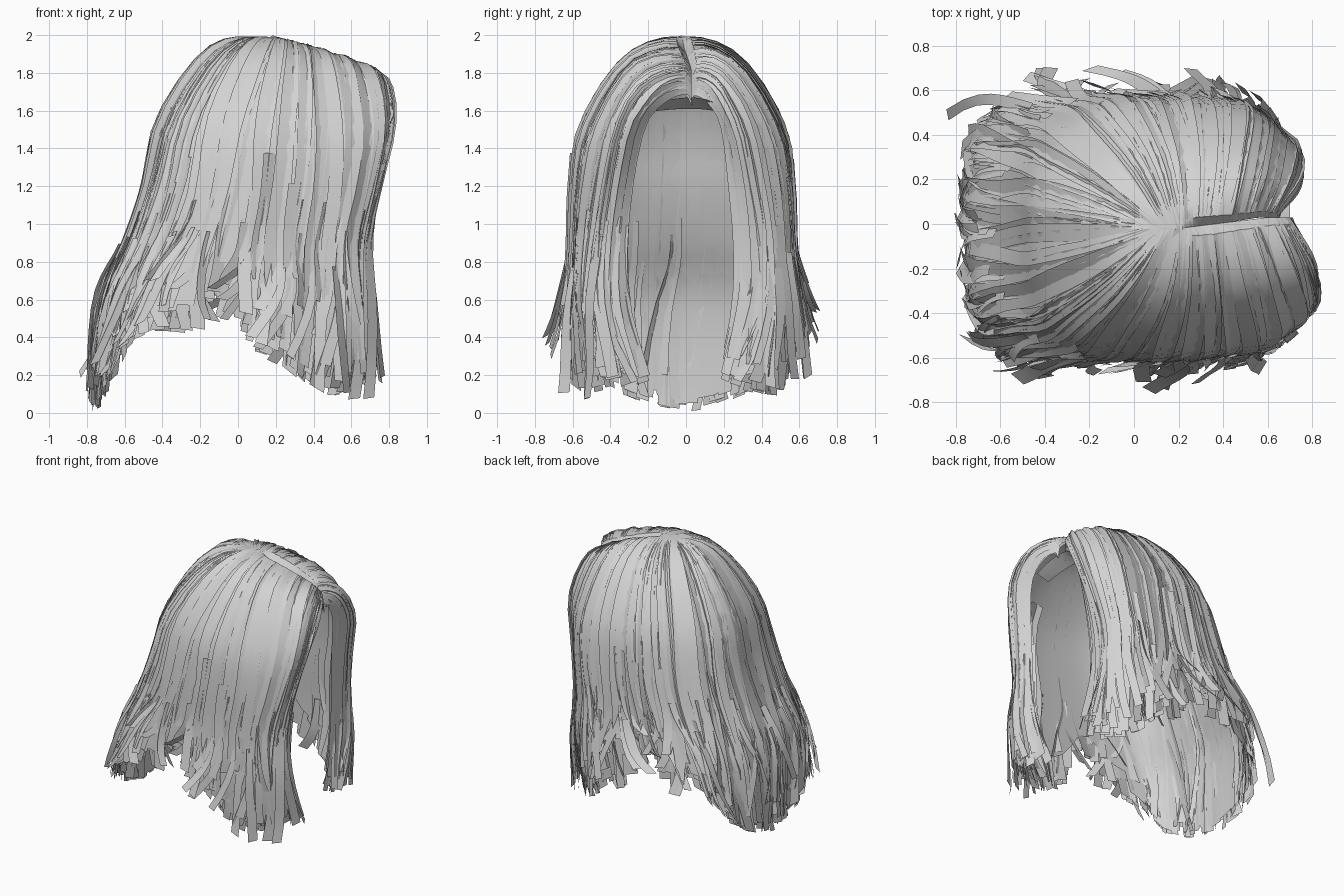
import bpy, math, random
from mathutils import Vector

if "Cube" in bpy.data.objects:
    bpy.data.objects.remove(bpy.data.objects["Cube"])

random.seed(7)
rnd = random.uniform

# Flow lines for one half of the hair, from face edge to back centre, root to tip
GUIDES = [
    [(.71, 0, 1.70), (.76, .11, 1.67), (.76, .21, 1.54), (.71, .27, 1.25), (.67, .31, .9), (.66, .30, .55), (.64, .22, .2)],
    [(.67, 0, 1.82), (.78, .19, 1.76), (.81, .34, 1.52), (.74, .41, 1.2), (.68, .45, .9), (.68, .46, .55), (.64, .38, .15)],
    [(.45, 0, 1.92), (.52, .27, 1.84), (.57, .48, 1.5), (.55, .54, 1.2), (.50, .56, .9), (.50, .57, .55), (.43, .53, .14)],
    [(.27, 0, 1.98), (.27, .3, 1.87), (.23, .53, 1.52), (.20, .58, 1.2), (.16, .59, .9), (.15, .60, .65), (.13, .60, .33)],
    [(.17, 0, 1.99), (.05, .28, 1.89), (-.10, .50, 1.55), (-.17, .56, 1.2), (-.25, .57, .95), (-.36, .58, .72), (-.46, .58, .43)],
    [(.12, 0, 1.99), (-.12, .2, 1.89), (-.34, .35, 1.55), (-.43, .41, 1.2), (-.53, .43, .9), (-.65, .46, .6), (-.71, .44, .2)],
    [(.08, 0, 1.99), (-.18, 0, 1.915), (-.43, 0, 1.56), (-.51, 0, 1.2), (-.61, 0, .9), (-.74, 0, .6), (-.76, 0, .06)],
]
GUIDES = [[Vector(p) for p in g] for g in GUIDES]

hair = bpy.data.materials.new("grey_hair")
hair.diffuse_color = (.65, .65, .65, 1)
hair.use_nodes = True
hair.node_tree.nodes["Principled BSDF"].inputs["Base Color"].default_value = hair.diffuse_color


def spline(pts, first, last, f):
    """Smooth curve through pts at f in 0..1, with given end neighbours."""
    p = [first] + pts + [last]
    f *= len(pts) - 1
    i = max(0, min(len(pts) - 2, int(f)))
    u = f - i
    a, b, c, d = p[i:i + 4]
    return .5 * (2 * b + (c - a) * u + (2 * a - 5 * b + 4 * c - d) * u * u
                 + (3 * b - a - 3 * c + d) * u ** 3)


def surface(a, t):
    """Point on the half shell: a from face to back centre, t from root to tip."""
    row = []
    for g in GUIDES:
        first = Vector((2 * g[0].x - g[1].x, -g[1].y, g[1].z))
        row.append(spline(g, first, 2 * g[-1] - g[-2], t))
    back = Vector((row[-2].x, -row[-2].y, row[-2].z))
    p = spline(row, 2 * row[0] - row[1], back, a)
    # Sunken parting line, fading out at the crown
    fade = max(0, min(1, (.6 - a) * 8))
    p.z -= .05 * fade * math.exp(-max(t, 0) * 90)
    return p


def frame(a, t):
    e = .004
    p = surface(a, t)
    da = (surface(a + e, t) - surface(a - e, t)).normalized()
    dt = (surface(a, t + e) - surface(a, max(0, t - e))).normalized()
    n = dt.cross(da)
    return p, da, n.normalized() if n.length > 1e-5 else Vector((0, 0, 1))


def place(p, side):
    """Mirror to a side; the +y half sits slightly further back at the face."""
    front = max(0, min(1, (p.x - .45) / .3))
    x = p.x - (.07 * front if side > 0 else 0)
    # The parting drifts towards +y at the face
    drift = .05 * max(0, min(1, (p.x - .2) / .4)) * max(0, 1 - abs(p.y) / .25)
    return (x, p.y * side - .02 + drift, max(p.z, .01))


def hem(a):
    """Strand length limit, with a notch between side and back hair."""
    return 1 - .13 * math.exp(-((a - .57) / .045) ** 2)


def add_grid(verts, faces, rows, side):
    base, w = len(verts), len(rows[0])
    for r in rows:
        verts.extend(place(p, side) for p in r)
    for i in range(len(rows) - 1):
        for j in range(w - 1):
            k = base + i * w + j
            q = (k, k + 1, k + w + 1, k + w)
            faces.append(q[::-1] if side < 0 else q)


def make(name, verts, faces):
    me = bpy.data.meshes.new(name)
    me.from_pydata(verts, [], faces)
    me.materials.append(hair)
    ob = bpy.data.objects.new(name, me)
    bpy.context.collection.objects.link(ob)
    bpy.context.view_layer.objects.active = ob
    ob.select_set(True)
    bpy.ops.object.shade_smooth_by_angle(angle=math.radians(40))
    ob.select_set(False)


def strand(verts, faces, side, a, t0, t1, width, lift, flare, drift, tilt, n=11, wave=0):
    """One flat blunt-ended lock following the shell."""
    rows = []
    phase = rnd(0, 6.28)
    for i in range(n + 1):
        f = i / n
        if t0 == 0:
            f **= 1.35          # finer steps at the parting
        t = t0 + (t1 - t0) * f
        b = a + drift * f * f + wave * f * math.sin(phase + 6 * f)
        p, da, nor = frame(max(0, min(1.02, b)), t)
        out = lift * min(1, t * 8) + flare * max(0, t - .62) ** 2
        w = width * (.45 + .55 * min(1, t * 4)) * .5
        p = p + nor * out
        shingle = nor * tilt * min(1, t * 12)
        rows.append([p - da * w - shingle, p + da * w + shingle])
    add_grid(verts, faces, rows, side)


# Continuous under layer that closes the shell
verts, faces = [], []
for side in (1, -1):
    rows = []
    for i in range(25):
        row = []
        for j in range(37):
            a = j / 36
            p, da, nor = frame(a, (hem(a) - .1) * (i / 24) ** 1.4)
            p = p - nor * .024 * min(1, i / 2)
            p.z -= .02 * max(0, 1 - i / 2)
            row.append(p)
        rows.append(row)
    add_grid(verts, faces, rows, side)
make("under_layer", verts, faces)

# Long locks from the parting to the hem
for side, label in ((1, "left"), (-1, "right")):
    verts, faces = [], []
    for layer in range(2):
        count = 70
        for k in range(count):
            a = max(0, min(1, (k + rnd(.1, .9)) / count))
            strand(verts, faces, side, a, 0, hem(a) + rnd(-.08, .015),
                   rnd(.05, .1), rnd(-.01, .01) - .008 * layer,
                   rnd(-.2, .25), rnd(-.04, .04),
                   rnd(.003, .012) * random.choice((-1, 1)), 16, .01)
    make("long_locks_" + label, verts, faces)

# Wide inner locks that carry the back hair down to the hem
verts, faces = [], []
for side in (1, -1):
    for k in range(16):
        a = .68 + .32 * (k + .5) / 16
        strand(verts, faces, side, a, .3, hem(a) + rnd(-.035, .01),
               rnd(.09, .13), -.024, 0, rnd(-.01, .01), rnd(-.004, .004), 10)
make("inner_back_locks", verts, faces)

# Inner locks that thicken the hair beside the face
verts, faces = [], []
for side in (1, -1):
    for k in range(16):
        a = rnd(.02, .4)
        strand(verts, faces, side, a, .3, hem(a) + rnd(-.1, 0), rnd(.05, .08),
               rnd(-.06, -.025), rnd(-.2, .2), rnd(-.03, .03), rnd(-.012, .012), 10, .01)
make("inner_side_locks", verts, faces)

# Loose choppy tips splaying out around the hem
for side, label in ((1, "left"), (-1, "right")):
    verts, faces = [], []
    for k in range(150):
        a = rnd(0, 1)
        mid = .3 < a < .8
        t1 = hem(a) + rnd(-.18 if mid else -.08, .02)
        back = max(0, min(1, (a - .7) * 5))
        flare = rnd(-.5, 1.25 if mid else .8) * (1 - .6 * back)
        strand(verts, faces, side, a, t1 - rnd(.2, .42), t1,
               rnd(.04, .075), rnd(-.025, .012), flare,
               rnd(-.07, .07), rnd(-.02, .02), 7, .006)
    make("choppy_tips_" + label, verts, faces)

# Turned-under hairline above the face
verts, faces = [], []
rows = []
for i in range(4):
    f = i / 3
    row = []
    for j in range(11):
        y = -.2 + .04 * j
        k = (y / .2) ** 2
        row.append(Vector((.70 - .1 * f, y, 1.67 - .05 * k - (.06 - .03 * k) * f)))
    rows.append(row)
add_grid(verts, faces, rows, -1)
make("hairline", verts, faces)
